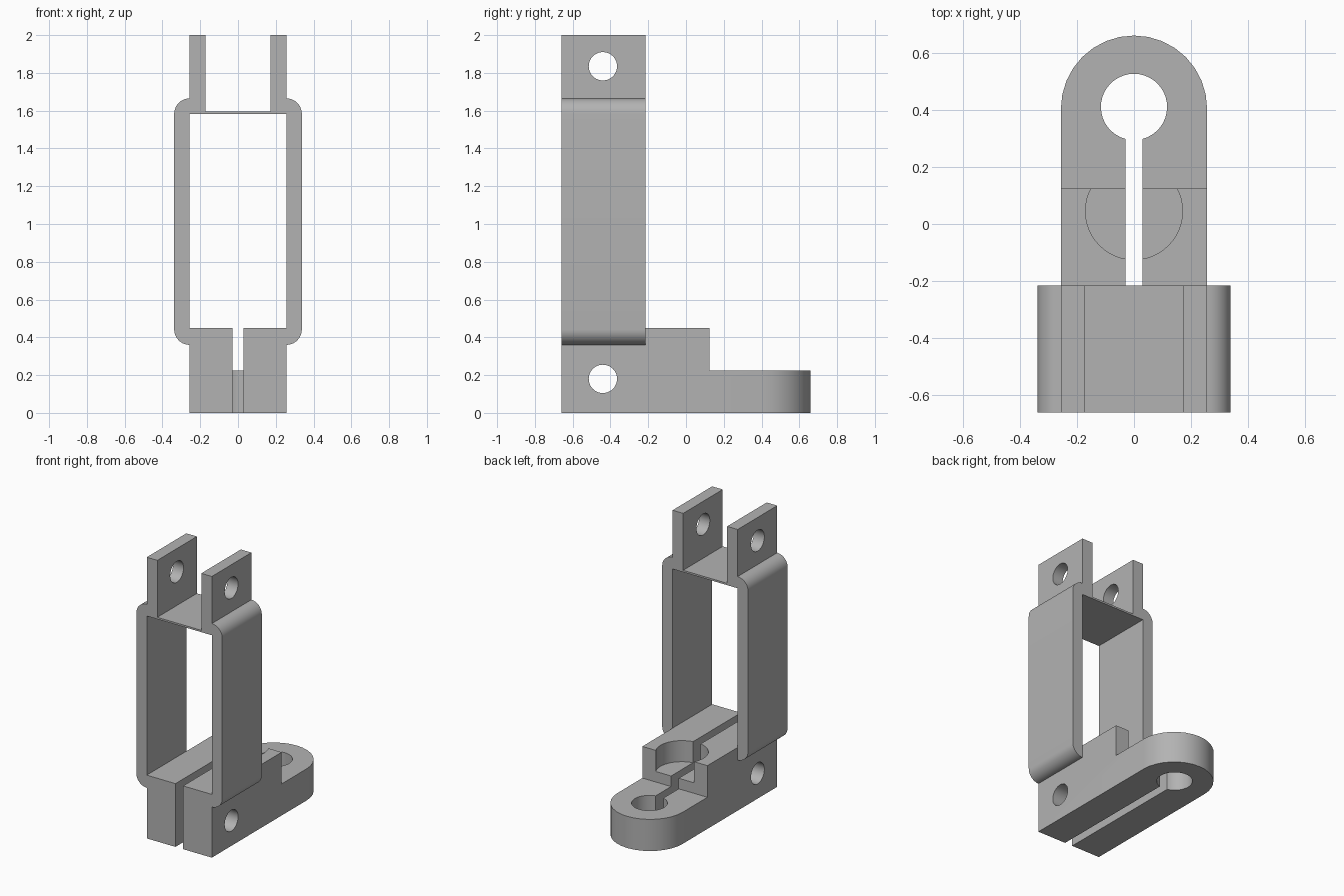
import bpy, bmesh
from math import cos, sin, radians, asin, degrees

cube = bpy.data.objects.get("Cube")
if cube:
    bpy.data.objects.remove(cube, do_unlink=True)

grey = bpy.data.materials.new("plain grey")
grey.use_nodes = True
grey.diffuse_color = (0.45, 0.45, 0.45, 1)
grey.node_tree.nodes["Principled BSDF"].inputs["Base Color"].default_value = grey.diffuse_color

HALF = 0.256          # half width of the clamp and strap opening
FRONT, STRAP_BACK, BACK = -0.66, -0.215, 0.66
WALL = 0.082          # strap thickness
SLOT = 0.03           # half width of the slit
STEP, DECK = 0.225, 0.45


def arc(cx, cy, r, start, end, steps):
    angles = [radians(start + (end - start) * i / steps) for i in range(steps + 1)]
    return [(cx + r * cos(a), cy + r * sin(a)) for a in angles]


def circle(cx, cy, r, steps=40):
    return arc(cx, cy, r, 0, 360, steps)[:-1]


def prism(name, points, axis, low, high):
    """Extrude a flat outline along an axis."""
    place = {"x": lambda a, b, h: (h, a, b),
             "y": lambda a, b, h: (a, h, b),
             "z": lambda a, b, h: (a, b, h)}[axis]
    bm = bmesh.new()
    face = bm.faces.new([bm.verts.new(place(a, b, low)) for a, b in points])
    shift = bmesh.ops.extrude_face_region(bm, geom=[face])
    moved = [v for v in shift["geom"] if isinstance(v, bmesh.types.BMVert)]
    bmesh.ops.translate(bm, verts=moved, vec=place(0, 0, high - low))
    if face not in bm.faces[:]:
        bm.faces.new([bm.verts.new(place(a, b, low)) for a, b in points])
    bmesh.ops.remove_doubles(bm, verts=bm.verts, dist=1e-5)
    bmesh.ops.recalc_face_normals(bm, faces=bm.faces)
    mesh = bpy.data.meshes.new(name)
    bm.to_mesh(mesh)
    bm.free()
    mesh.materials.append(grey)
    obj = bpy.data.objects.new(name, mesh)
    bpy.context.collection.objects.link(obj)
    return obj


def carve(obj, tool, operation="DIFFERENCE"):
    mod = obj.modifiers.new("carve", "BOOLEAN")
    mod.operation, mod.solver, mod.object = operation, "EXACT", tool
    with bpy.context.temp_override(object=obj, active_object=obj):
        bpy.ops.object.modifier_apply(modifier=mod.name)
    bpy.data.objects.remove(tool, do_unlink=True)


def bolt_hole(obj, z):
    carve(obj, prism("hole_cutter", circle(-0.44, z, 0.075), "x", -1, 1))


# Strap frame with rounded shoulders, thin bridge and two upright tabs
right = [(HALF, DECK), (HALF, DECK - 0.09)]
right += arc(HALF, DECK - 0.09 + WALL, WALL, -90, 0, 10)[1:]
right += arc(HALF, 1.583, WALL, 0, 90, 10)
right += [(HALF, 2.0), (0.173, 2.0), (0.173, 1.595)]
left = [(-x, z) for x, z in reversed(right)]
frame = prism("strap_frame", right + left + [(-HALF, 1.582), (HALF, 1.582)],
              "y", FRONT, STRAP_BACK)
bolt_hole(frame, 1.835)

# Stepped clamp base, cut to a rounded keyhole plan
side = [(FRONT, 0), (BACK + 0.1, 0), (BACK + 0.1, STEP),
        (0.125, STEP), (0.125, DECK), (FRONT, DECK)]
clamp = prism("clamp_base", side, "x", -0.5, 0.5)
open_angle = degrees(asin(SLOT / 0.116))
plan = [(SLOT, -0.8), (HALF, -0.8)]
plan += arc(0, BACK - HALF, HALF, 0, 180, 16)
plan += [(-HALF, -0.8), (-SLOT, -0.8)]
plan += arc(0, 0.41, 0.116, 270 - open_angle, -90 + open_angle, 36)
carve(clamp, prism("plan_cutter", plan, "z", -0.2, 0.8), "INTERSECT")

# Round pocket in the deck and cross bolt hole
carve(clamp, prism("pocket_cutter", circle(0, 0.045, 0.17, 48), "z", 0.30, 0.7))
bolt_hole(clamp, 0.18)

# Smooth curved walls, keep crisp edges
bpy.ops.object.select_all(action="DESELECT")
for part in (frame, clamp):
    part.select_set(True)
    bpy.context.view_layer.objects.active = part
bpy.ops.object.shade_smooth_by_angle(angle=radians(30))
